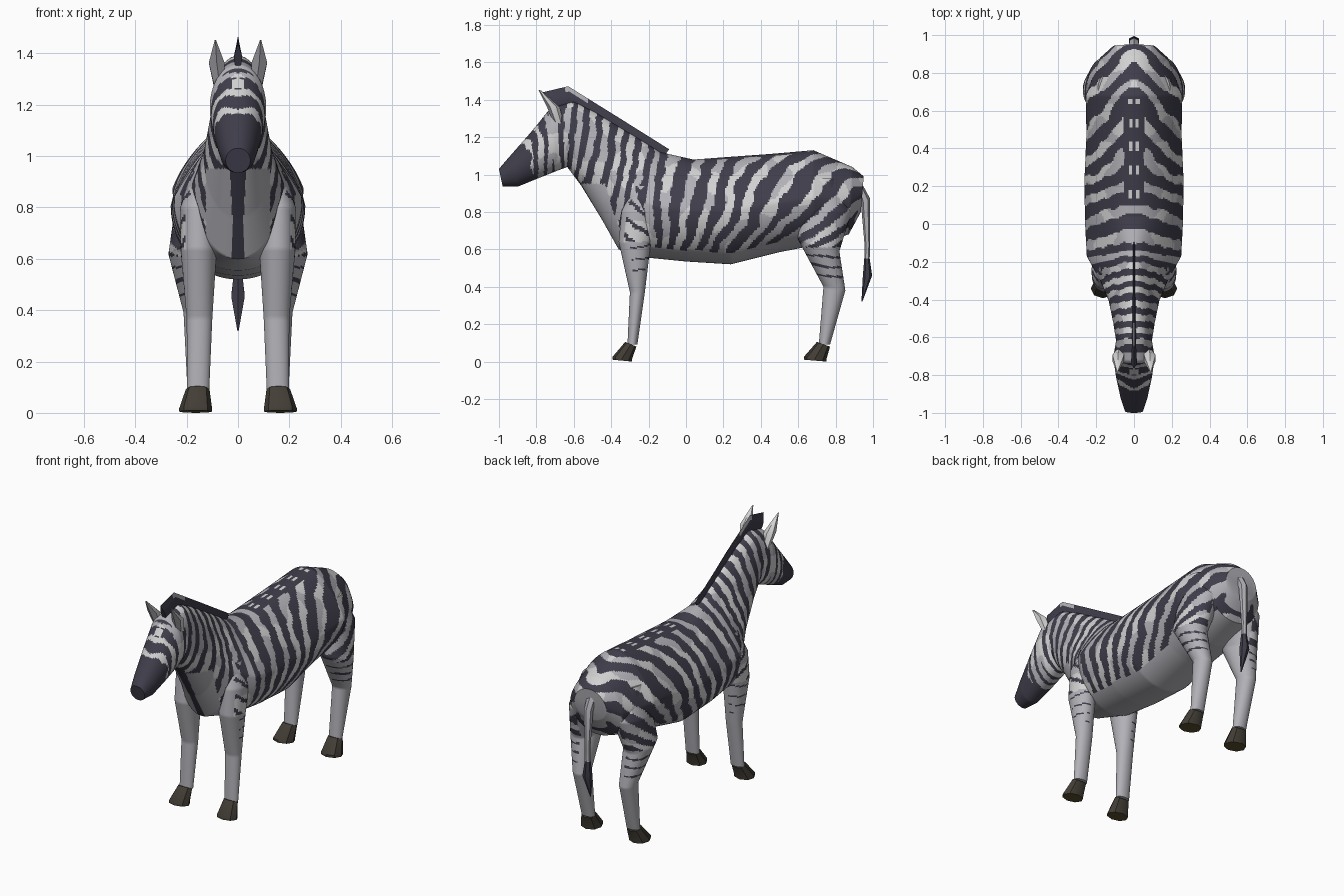
import bpy, bmesh, math
from mathutils import Vector, noise

if "Cube" in bpy.data.objects:
    bpy.data.objects.remove(bpy.data.objects["Cube"])

LIGHT, MID, DARK, HOOF, SOLE = range(5)
COLOURS = [("light_grey", (0.64, 0.64, 0.64)), ("mid_grey", (0.44, 0.44, 0.475)),
           ("dark_slate", (0.049, 0.047, 0.069)), ("hoof_brown", (0.055, 0.047, 0.036)),
           ("sole_ochre", (0.11, 0.09, 0.03))]
MATS = []
for name, rgb in COLOURS:
    m = bpy.data.materials.new(name)
    m.diffuse_color = (*rgb, 1)
    m.use_nodes = True
    m.node_tree.nodes["Principled BSDF"].inputs["Base Color"].default_value = m.diffuse_color
    MATS.append(m)


def clamp(v, lo=0.0, hi=1.0):
    return max(lo, min(hi, v))


def loft(name, rings, paint, sides=12, step=1.0, power=0.95, sharp=40):
    """Skin rings given as (ya, za, yb, zb, half_width, x_centre, upper_taper)."""
    bm = bmesh.new()
    rows, ts = [], []
    for i in range(len(rings) - 1):
        r, s = rings[i], rings[i + 1]
        length = max(math.dist(r[:2], s[:2]), math.dist(r[2:4], s[2:4]))
        k = max(1, round(length / step))
        ts += [i + j / k for j in range(k)]
    ts.append(len(rings) - 1)
    for t in ts:
        i = min(int(t), len(rings) - 2)
        ya, za, yb, zb, hw, xc, tp = [p + (q - p) * (t - i) for p, q in zip(rings[i], rings[i + 1])]
        row = []
        for n in range(sides):
            c, s = math.cos(math.tau * n / sides), math.sin(math.tau * n / sides)
            x = xc + hw * math.copysign(abs(s) ** power, s) * (1 - tp * max(c, 0))
            row.append(bm.verts.new((x, (ya + yb) / 2 + (ya - yb) / 2 * c,
                                     (za + zb) / 2 + (za - zb) / 2 * c)))
        rows.append(row)
    face_t = []
    for j in range(len(rows) - 1):
        for n in range(sides):
            m = (n + 1) % sides
            bm.faces.new((rows[j][n], rows[j][m], rows[j + 1][m], rows[j + 1][n]))
            face_t.append((ts[j] + ts[j + 1]) / 2)
    bm.faces.new(rows[0])
    bm.faces.new(rows[-1])
    face_t += [0, ts[-1]]
    bmesh.ops.recalc_face_normals(bm, faces=bm.faces[:])
    for f, t in zip(bm.faces, face_t):
        f.smooth = True
        c = f.calc_center_median()
        f.material_index = paint(Vector((abs(c.x), c.y, c.z)), f.normal, t)
    me = bpy.data.meshes.new(name)
    bm.to_mesh(me)
    bm.free()
    for m in MATS:
        me.materials.append(m)
    me.set_sharp_from_angle(angle=math.radians(sharp))
    ob = bpy.data.objects.new(name, me)
    bpy.context.collection.objects.link(ob)
    return ob


def pale(c):
    """Patchy mix of the two light greys."""
    return MID if noise.noise(c * 7) < -0.05 else LIGHT


def wave(phase, c):
    wobble = 0.3 * noise.noise(c * 5) + 0.16 * noise.noise(c * 14)
    return math.sin(math.tau * (phase + wobble))


def sweep(c):
    """Flank stripes that fan backwards and form chevrons along the back."""
    chevron = 0.7 * c.x * clamp(c.y / 0.35) * clamp((c.z - 0.72) / 0.33) ** 1.5
    s = (c.y + 0.17 + chevron) / (1 + 2.3 * max(0, c.z - 0.55))
    return s / (1 + 0.45 * max(0, s)) / 0.06


def paint_body(c, n, t):
    if t > 10.7:                                    # head
        front = clamp((-n.y - 0.15) * 2.5) if n.z > -0.2 else 0
        if t > 12.1 + 0.3 * front + 0.3 * noise.noise(c * 12):
            return DARK
        if t < 11.1 or (front > 0.5 and c.x < 0.025 and 1.265 < c.z < 1.30):
            return pale(c)
        limit = 0.3 - 0.7 * front
        return DARK if wave(t * 2 + c.x * 4, c) > limit else pale(c)
    if t > 6:                                       # neck and chest
        if n.y < -0.3 and n.z < 0.1:
            if c.x < 0.02 + 0.05 * abs(c.z - 0.72) and 0.58 < c.z < 0.98:
                return DARK
            if c.x < 0.125 and c.z < 0.95:
                return MID
        if c.z < 0.66:
            return MID
        return DARK if wave(-(t - 6) * 1.7, c) > -0.02 else pale(c)
    if n.z < -0.75 or c.z < 0.565:                  # belly
        return MID
    if c.x < 0.055 and c.z > 1.0 and 0.1 < c.y < 0.66:
        dash = 0.012 < c.x < 0.028 and math.sin(c.y * 50) > 0.35
        return LIGHT if dash else DARK              # dashed spine line
    if c.y > 0.9 and c.x < 0.09 and c.z < 0.9:
        return MID
    edge = 0.68 + 0.08 * clamp(1 - abs(c.y - 0.5) / 0.15)
    limit = -0.15 + 1.6 * max(0, edge - c.z)
    return DARK if wave(sweep(c), c) > limit else pale(c)


# Body, neck and head as one skin, from the rump to the muzzle
body = [(.95, .99, .935, .80, .11, 0, .1), (.89, 1.04, .87, .68, .18, 0, .15),
        (.68, 1.13, .68, .62, .255, 0, .36), (.45, 1.11, .50, .585, .252, 0, .3),
        (.24, 1.095, .24, .52, .262, 0, .27), (.04, 1.08, .0, .535, .26, 0, .25),
        (-.14, 1.12, -.20, .555, .25, 0, .55), (-.25, 1.19, -.36, .60, .175, 0, .5),
        (-.35, 1.25, -.45, .76, .135, 0, .35), (-.48, 1.33, -.56, .94, .11, 0, .2),
        (-.60, 1.39, -.635, 1.04, .095, 0, 0), (-.725, 1.355, -.69, 1.02, .11, 0, 0),
        (-.83, 1.225, -.79, .98, .095, 0, 0), (-.94, 1.10, -.90, .935, .071, 0, 0),
        (-1.0, 1.03, -.98, .935, .048, 0, 0)]
loft("body", body, paint_body, sides=144, step=0.009)


def paint_front_leg(c, n, t):
    if c.z > 0.64 and n.y > -0.6 and c.x > 0.12:
        limit = 0.65 - 3.5 * clamp(c.z - 0.77, 0, 0.2)
        return DARK if wave(c.z / 0.1 + (c.y + .26) * 9, c) > limit else pale(c)
    bands = 0.44 < c.z < 0.64 and c.x > 0.15 and n.y > -0.3
    return DARK if bands and wave(c.z / 0.06, c) > 0.9 else MID


def paint_hind_leg(c, n, t):
    if c.z > 0.61 and c.x > 0.15:
        return DARK if wave(sweep(c), c) > -0.1 else pale(c)
    bands = 0.44 < c.z < 0.6 and c.x > 0.16
    return DARK if bands and wave(c.z / 0.055, c) > 0.8 else MID


def paint_hoof(c, n, t):
    return SOLE if n.z < -0.7 else HOOF


FRONT = [(-.29, .94, -.17, .94, .05, .13, 0), (-.345, .80, -.15, .80, .07, .155, 0),
         (-.36, .64, -.19, .62, .07, .153, 0), (-.30, .37, -.22, .37, .05, .15, 0),
         (-.313, .09, -.26, .09, .043, .155, 0)]
HIND = [(.64, .98, .80, .98, .06, .13, 0), (.60, .80, .885, .80, .10, .145, 0),
        (.60, .65, .82, .59, .088, .183, 0), (.735, .40, .852, .38, .052, .16, 0),
        (.71, .09, .77, .09, .042, .155, 0)]
FRONT_HOOF = [(-.325, .105, -.265, .08, .046, .157, 0), (-.393, .025, -.29, .01, .064, .165, 0),
              (-.393, .01, -.29, .0, .064, .165, 0)]
HIND_HOOF = [(.70, .105, .77, .08, .046, .157, 0), (.63, .025, .75, .01, .064, .165, 0),
             (.63, .01, .75, .0, .064, .165, 0)]


def ear_paint(c, n, t):
    return MID if n.y < -0.5 else LIGHT


EAR = [(-.71, 1.28, -.65, 1.26, .024, .072, 0), (-.745, 1.365, -.675, 1.36, .035, .083, 0),
       (-.788, 1.452, -.775, 1.45, .003, .088, 0)]

# Paired parts on both sides
for side, sign in (("left", 1), ("right", -1)):
    for part, rings, paint, sides, step in (
            ("front_leg", FRONT, paint_front_leg, 40, .01), ("hind_leg", HIND, paint_hind_leg, 56, .01),
            ("front_hoof", FRONT_HOOF, paint_hoof, 8, 1), ("hind_hoof", HIND_HOOF, paint_hoof, 8, 1),
            ("ear", EAR, ear_paint, 6, 1)):
        placed = [(*r[:5], sign * r[5], r[6]) for r in rings]
        loft(f"{part}_{side}", placed, paint, sides, step)


def paint_mane(c, n, t):
    """Dark, with a pale patch on the top edge behind the ears."""
    return MID if 0.9 < t < 1.4 and c.z > 1.452 + 0.618 * min(0, -0.63 - c.y) else DARK


# Upright mane along the crest, narrowing to a thin ridge
mane = [(-.765, 1.44, -.72, 1.34, .016, 0, .9), (-.63, 1.472, -.61, 1.36, .010, 0, .95),
        (-.35, 1.298, -.38, 1.21, .007, 0, .95), (-.09, 1.135, -.13, 1.08, .005, 0, .9)]
loft("mane", mane, paint_mane, sides=12, step=0.02)

# Tail with a dark tuft at the end
tail = [(.92, .99, .925, .93, .03, 0, 0), (.985, .87, .935, .85, .026, 0, 0),
        (.985, .62, .955, .62, .016, 0, 0), (.982, .55, .953, .55, .018, 0, 0),
        (.995, .46, .945, .45, .03, 0, 0), (.943, .32, .938, .32, .003, 0, 0)]
loft("tail", tail, lambda c, n, t: DARK if t > 2.6 else MID, sides=6)
